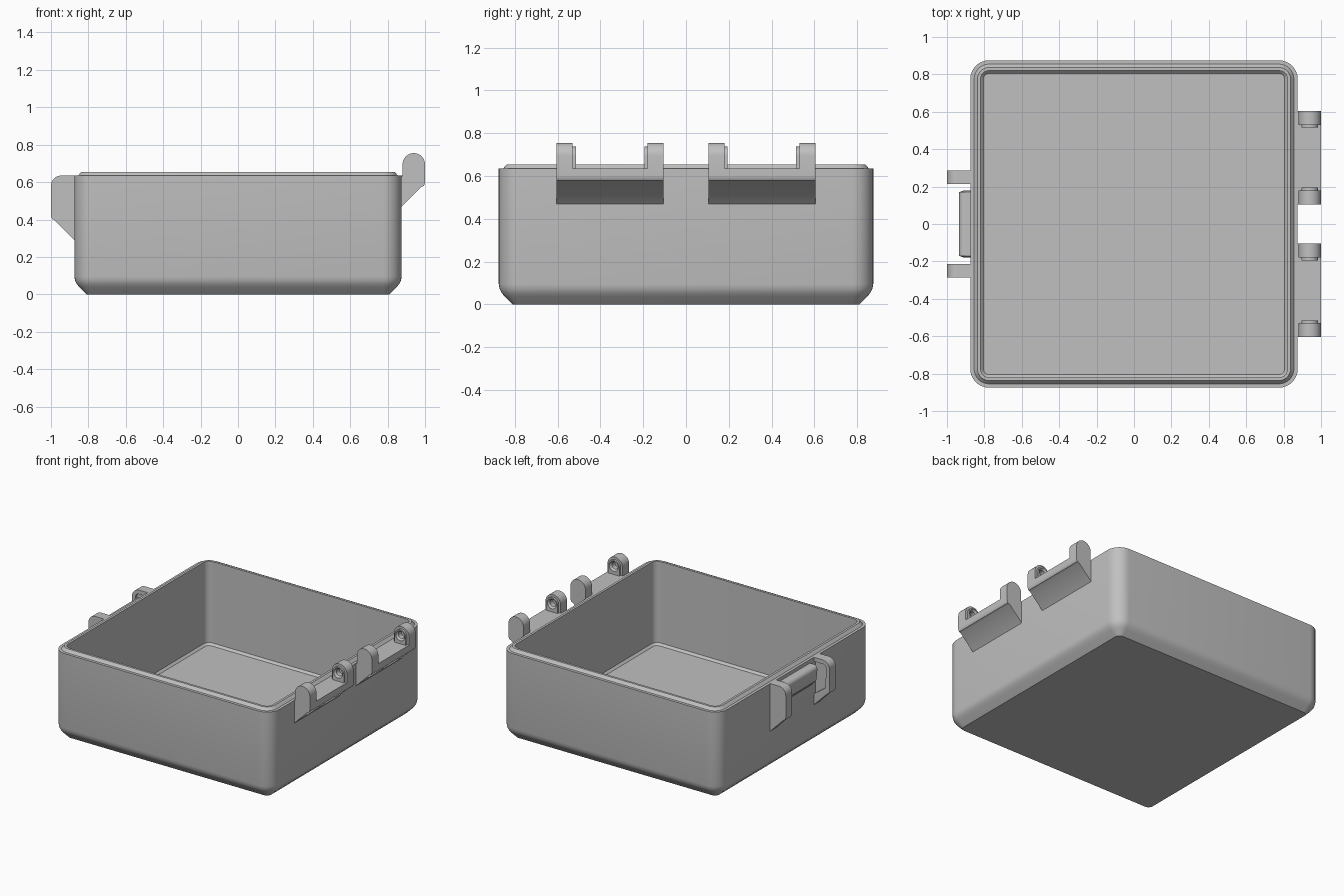
import bpy, bmesh, math

if "Cube" in bpy.data.objects:
    bpy.data.objects.remove(bpy.data.objects["Cube"])

grey = bpy.data.materials.new("plain_grey")
grey.diffuse_color = (0.53, 0.53, 0.53, 1)
grey.use_nodes = True
grey.node_tree.nodes["Principled BSDF"].inputs["Base Color"].default_value = grey.diffuse_color


def finish(name, bm):
    """Turn a bmesh into a named grey object, smooth with sharp edges kept."""
    bmesh.ops.recalc_face_normals(bm, faces=bm.faces)
    me = bpy.data.meshes.new(name)
    bm.to_mesh(me)
    bm.free()
    ob = bpy.data.objects.new(name, me)
    bpy.context.collection.objects.link(ob)
    me.materials.append(grey)
    shade(ob)
    return ob


def activate(ob):
    bpy.ops.object.select_all(action='DESELECT')
    ob.select_set(True)
    bpy.context.view_layer.objects.active = ob


def shade(ob):
    activate(ob)
    bpy.ops.object.shade_smooth_by_angle(angle=math.radians(28))


def cut(ob, cutter):
    mod = ob.modifiers.new("cut", 'BOOLEAN')
    mod.operation = 'DIFFERENCE'
    mod.solver = 'EXACT'
    mod.object = cutter
    activate(ob)
    bpy.ops.object.modifier_apply(modifier=mod.name)
    shade(ob)


def arc(cx, cz, r, a0, a1, n=10):
    """Points on an arc, angles in degrees."""
    out = []
    for i in range(n + 1):
        a = math.radians(a0 + (a1 - a0) * i / n)
        out.append((cx + r * math.cos(a), cz + r * math.sin(a)))
    return out


def loft(name, rings, cap=True):
    """Skin a list of closed rings of 3D points."""
    bm = bmesh.new()
    vs = [[bm.verts.new(p) for p in ring] for ring in rings]
    n = len(vs[0])
    for a, b in zip(vs, vs[1:]):
        for i in range(n):
            j = (i + 1) % n
            bm.faces.new((a[i], a[j], b[j], b[i]))
    if cap:
        bm.faces.new(vs[0])
        bm.faces.new(vs[-1])
    return finish(name, bm)


def prism(name, profile, y0, y1):
    """Extrude an x-z profile along y."""
    return loft(name, [[(x, y, z) for x, z in profile] for y in (y0, y1)])


def rounded_square(half, z):
    r = max(half - 0.775, 0.025)
    c = half - r
    pts = []
    for k, (sx, sy) in enumerate(((1, 1), (-1, 1), (-1, -1), (1, -1))):
        pts += arc(sx * c, sy * c, r, 90 * k, 90 * k + 90, 8)
    return [(x, y, z) for x, y in pts]


# Open box: chamfered foot, outer wall, ledge, raised lip, inner wall, floor
shell = [(0.81, 0), (0.847, 0.037), (0.862, 0.055), (0.871, 0.073), (0.875, 0.095),
         (0.875, 0.635), (0.855, 0.635), (0.837, 0.655), (0.82, 0.655),
         (0.82, 0.065), (0.805, 0.05)]
loft("box_shell", [rounded_square(h, z) for h, z in shell])

# Hinge knuckles on the right side
WALL = 0.87
foot = [(WALL, 0.465), (0.98, 0.575)] + arc(0.96, 0.602, 0.04, -35, 0, 5)
ear_profile = foot + arc(0.94, 0.695, 0.06, 0, 180, 18) + [(0.88, 0.632), (WALL, 0.632)]
mid_profile = foot + [(1.0, 0.635), (WALL, 0.635)]
boss_profile = [(0.985, 0.62)] + arc(0.94, 0.693, 0.045, 0, 180, 16) + [(0.895, 0.62)]


def pin_cutter(y, s):
    """Countersunk blind socket, entering along direction s from y."""
    steps = [(-0.01, 0.036), (0.002, 0.036), (0.014, 0.025), (0.05, 0.025)]
    ob = loft("pin_cutter", [[(x, y + s * d, z) for x, z in arc(0.94, 0.693, r, 0, 345, 23)]
                             for d, r in steps])
    ob.hide_render = True
    ob.hide_set(True)
    return ob


for cy in (-0.355, 0.355):
    prism("hinge_bridge", mid_profile, cy - 0.18, cy + 0.18)
    for s in (-1, 1):
        outer, inner, face = cy + s * 0.25, cy + s * 0.175, cy + s * 0.16
        cutter = pin_cutter(face, s)
        ear = prism("hinge_ear", ear_profile, outer, inner)
        boss = prism("hinge_boss", boss_profile, inner + s * 0.005, face)
        cut(ear, cutter)
        cut(boss, cutter)
        bpy.data.objects.remove(cutter)

# Latch guards on the left side, each with a shallow recess on its inner face
guard = [(-WALL, 0.285), (-0.985, 0.40)] + arc(-0.96, 0.425, 0.04, 220, 180, 5)
guard += arc(-0.945, 0.58, 0.055, 180, 90, 8) + [(-WALL, 0.635)]
pocket = [(-0.86, 0.36), (-0.965, 0.435)] + arc(-0.945, 0.575, 0.03, 180, 90, 6) + [(-0.86, 0.605)]
for s in (-1, 1):
    g = prism("latch_guard", guard, s * 0.285, s * 0.215)
    c = prism("guard_cutter", pocket, s * 0.235, s * 0.20)
    c.hide_render = True
    cut(g, c)
    bpy.data.objects.remove(c)

# Latch catch bar between the guards, with tapered ends
bar = [(-WALL, 0.44), (-0.925, 0.495)] + arc(-0.905, 0.58, 0.03, 180, 90, 8) + [(-WALL, 0.61)]


def bar_ring(y, k):
    return [(-WALL + (x + WALL) * k, y, 0.53 + (z - 0.53) * k) for x, z in bar]


loft("latch_bar", [bar_ring(-0.18, 0.6), bar_ring(-0.17, 1), bar_ring(0.17, 1), bar_ring(0.18, 0.6)])
